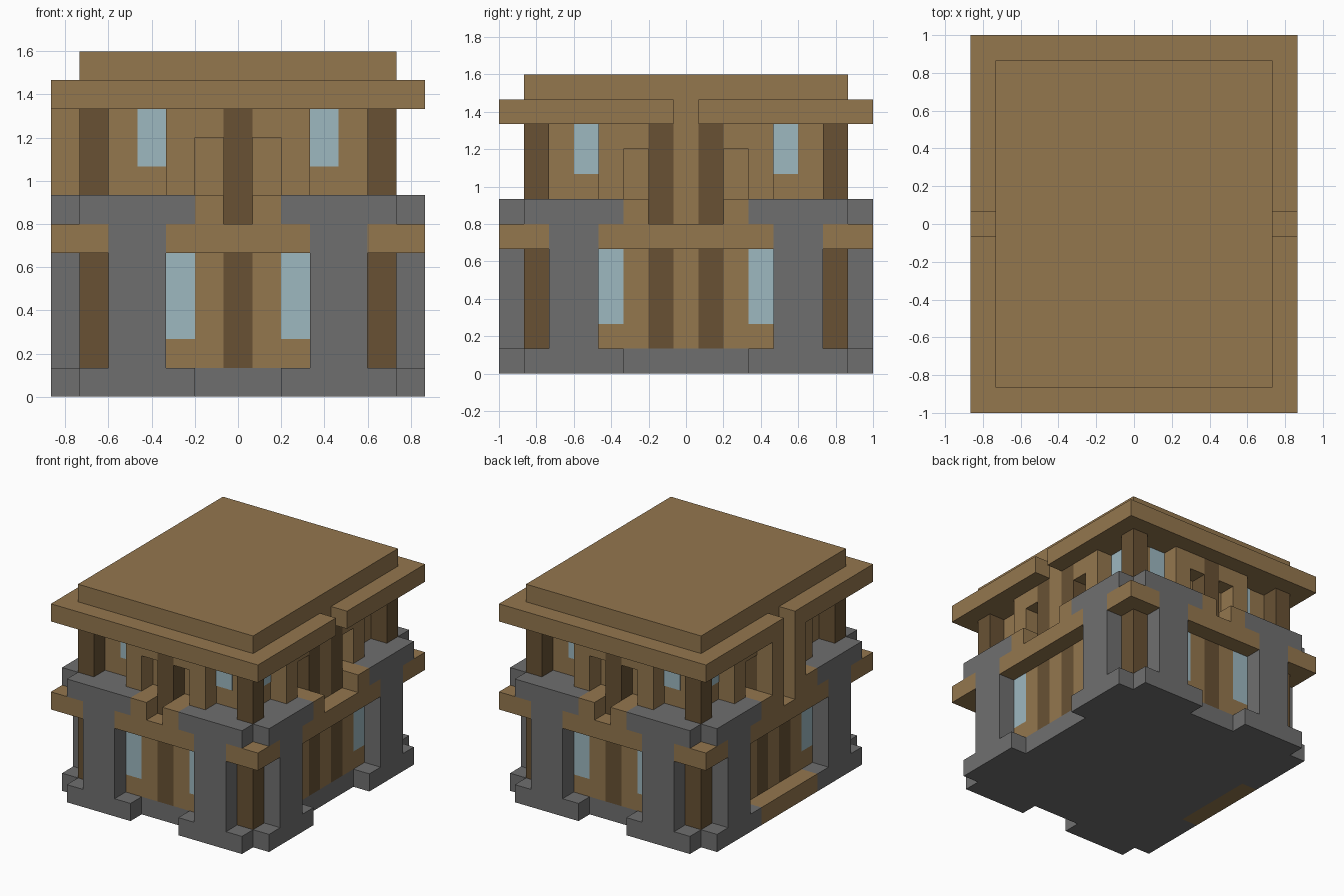
import bpy
import bmesh
from itertools import product
from mathutils import Matrix, Vector

UNIT = 2 / 15          # one building block

cube = bpy.data.objects.get("Cube")
if cube:
    bpy.data.objects.remove(cube, do_unlink=True)


def material(name, r, g, b):
    mat = bpy.data.materials.new(name)
    mat.use_nodes = True
    mat.diffuse_color = (r, g, b, 1)
    mat.node_tree.nodes["Principled BSDF"].inputs["Base Color"].default_value = (r, g, b, 1)
    return mat


wood = material("light wood", 0.296, 0.184, 0.076)
beam = material("dark wood", 0.138, 0.083, 0.034)
stone = material("grey stone", 0.159, 0.159, 0.159)
glass = material("pale blue glass", 0.337, 0.479, 0.527)


def part(name, mat, *boxes, mirror="xy"):
    """Join boxes, each (x range, y range, z range) in blocks, and mirror them."""
    bm = bmesh.new()
    signs_x = (1, -1) if "x" in mirror else (1,)
    signs_y = (1, -1) if "y" in mirror else (1,)
    for (xs, ys, zs), sx, sy in product(boxes, signs_x, signs_y):
        size = Vector((xs[1] - xs[0], ys[1] - ys[0], zs[1] - zs[0])) * UNIT
        mid = Vector((sx * sum(xs), sy * sum(ys), sum(zs))) * UNIT / 2
        bmesh.ops.create_cube(bm, size=1,
                              matrix=Matrix.Translation(mid) @ Matrix.Diagonal(size.to_4d()))
    mesh = bpy.data.meshes.new(name)
    bm.to_mesh(mesh)
    bm.free()
    mesh.materials.append(mat)
    obj = bpy.data.objects.new(name, mesh)
    bpy.context.scene.collection.objects.link(obj)


# Depth layers: core inside, wall layer around it, trim layer outermost
CX, WX, TX = 4.5, 5.5, 6.5
CY, WY, TY = 5.5, 6.5, 7.5
wall_x, trim_x = (CX, WX), (WX, TX)
wall_y, trim_y = (CY, WY), (WY, TY)
low, high = (1, 5), (7, 10)

# Foundation, with a wooden doorstep on one side
part("foundation", stone, ((-WX, WX), (-WY, WY), (0, 1)), mirror="")
part("foundation_border", stone,
     ((1.5, WX), trim_y, (0, 1)),
     (trim_x, (2.5, WY), (0, 1)))
part("doorstep", wood, ((-TX, -WX), (-2.5, 2.5), (0, 1)), mirror="")

# Inner walls
part("inner_walls", wood, ((-CX, CX), (-CY, CY), (1, 10)), mirror="")

# Stone pillars and the ledge they carry
part("stone_pillars", stone,
     ((2.5, CX), trim_y, (1, 6)),
     (trim_x, (3.5, CY), (1, 6)))
part("stone_ledge", stone,
     ((1.5, WX), trim_y, (6, 7)),
     (trim_x, (2.5, WY), (6, 7)),
     ((1.5, WX), wall_y, (5, 7)),
     (wall_x, (2.5, CY), (5, 7)))

# Ground floor walls, front and back then sides
part("lower_walls", wood,
     ((0.5, 1.5), wall_y, low),
     ((1.5, 2.5), wall_y, (1, 2)),
     (wall_x, (1.5, 2.5), low),
     (wall_x, (2.5, 3.5), (1, 2)))
part("lower_centre_panel", wood, (wall_x, (-0.5, 0.5), (1, 6)), mirror="x")
part("lower_windows", glass,
     ((1.5, 2.5), wall_y, (2, 5)),
     (wall_x, (2.5, 3.5), (2, 5)))
part("lower_side_beams", beam, (wall_x, (0.5, 1.5), low))
part("lower_front_beams", beam, ((-0.5, 0.5), wall_y, low), mirror="y")
part("lower_corner_posts", beam, (wall_x, wall_y, low))

# Wooden belt between the floors
part("belt_corners", wood, ((CX, TX), (CY, TY), (5, 6)))
part("belt_front", wood, ((-2.5, 2.5), (CY, TY), (5, 6)), mirror="y")
part("belt_sides", wood, ((CX, TX), (-3.5, 3.5), (5, 6)), mirror="x")
part("railing_blocks", wood,
     ((0.5, 1.5), (CY, TY), (6, 7)),
     ((CX, TX), (1.5, 2.5), (6, 7)))

# Upper floor: pilasters, lintels over the niches, beams and windows
part("pilasters", wood,
     ((1.5, 2.5), wall_y, high),
     (wall_x, (2.5, 3.5), high))
part("niche_lintels", wood,
     ((0.5, 1.5), wall_y, (9, 10)),
     (wall_x, (1.5, 2.5), (9, 10)))
part("upper_centre_panel", wood, (wall_x, (-0.5, 0.5), (6, 10)), mirror="x")
part("upper_side_beams", beam, (wall_x, (0.5, 1.5), (6, 10)))
part("upper_front_beams", beam, ((-0.5, 0.5), wall_y, (6, 10)), mirror="y")
part("upper_corner_posts", beam, (wall_x, wall_y, high))
part("upper_windows", glass,
     ((2.5, 3.5), (CY - 0.03, CY + 0.03), (8, 10)),
     ((CX - 0.03, CX + 0.03), (3.5, CY - 1), (8, 10)))

# Entrance posts above the doorstep side
part("entrance_posts", wood, ((-TX, -WX), (0.5, 1.5), (6, 10)), mirror="y")

# Roof: eaves notched in the middle of both sides, and the top slab
part("eaves", wood, ((-WX, WX), (-TY, TY), (10, 11)), mirror="")
part("eaves_sides", wood, (trim_x, (0.5, TY), (10, 11)))
part("roof", wood, ((-WX, WX), (-WY, WY), (11, 12)), mirror="")
